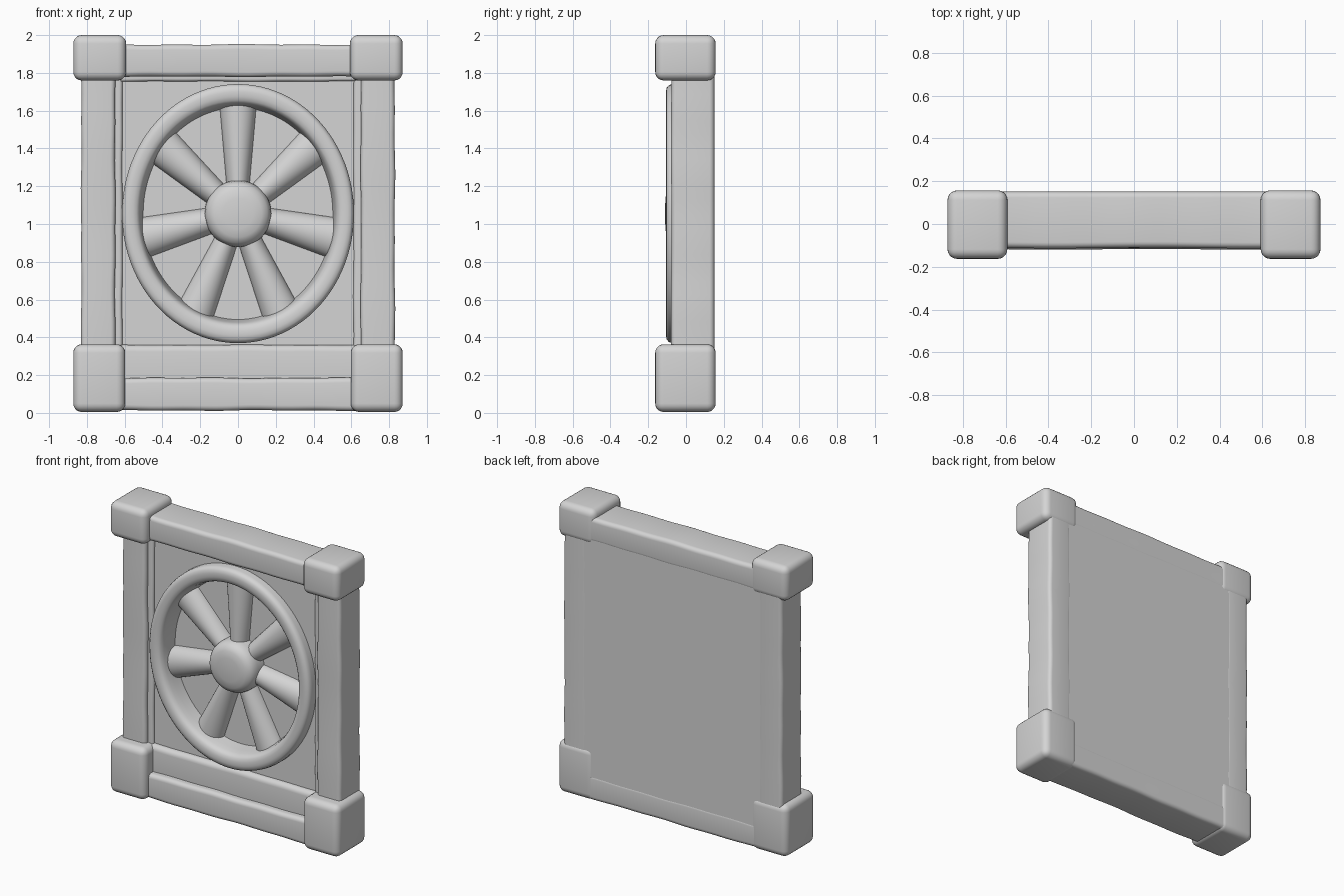
import bpy, bmesh
from math import sin, cos, pi, radians
from mathutils import Vector, Matrix

if "Cube" in bpy.data.objects:
    bpy.data.objects.remove(bpy.data.objects["Cube"], do_unlink=True)

GREY = (0.66, 0.66, 0.66, 1)
stone = bpy.data.materials.new("grey_stone")
stone.use_nodes = True
stone.diffuse_color = GREY
stone.node_tree.nodes["Principled BSDF"].inputs["Base Color"].default_value = GREY

CENTRE = Vector((0, 0, 1.055))   # wheel centre
OVAL_X, OVAL_Z = 0.945, 1.055    # the wheel is slightly taller than wide


def select_only(ob):
    bpy.ops.object.select_all(action='DESELECT')
    bpy.context.view_layer.objects.active = ob
    ob.select_set(True)


def finish(name, bm, bevel=0.0, angle=35):
    """Turn a bmesh into a smooth shaded stone object with rounded edges."""
    bmesh.ops.recalc_face_normals(bm, faces=bm.faces)
    mesh = bpy.data.meshes.new(name)
    bm.to_mesh(mesh)
    bm.free()
    mesh.materials.append(stone)
    ob = bpy.data.objects.new(name, mesh)
    bpy.context.collection.objects.link(ob)
    select_only(ob)
    if bevel:
        mod = ob.modifiers.new("rounded_edges", 'BEVEL')
        mod.width, mod.segments, mod.limit_method = bevel, 5, 'ANGLE'
        bpy.ops.object.modifier_apply(modifier=mod.name)
    bpy.ops.object.shade_smooth_by_angle(angle=radians(angle))
    return ob


def block(name, x, y, z, bevel=0.0, axis=None, wave=0.003):
    """Box between x, y and z ranges; along axis it gets a hand-carved wave."""
    bm = bmesh.new()
    bmesh.ops.create_cube(bm, size=1)
    for v in bm.verts:
        v.co = [r[0] + (c + 0.5) * (r[1] - r[0]) for r, c in zip((x, y, z), v.co)]
    if axis is not None:
        along = [e for e in bm.edges
                 if abs(e.verts[0].co[axis] - e.verts[1].co[axis]) > 0.5]
        bmesh.ops.subdivide_edges(bm, edges=along, cuts=23, use_grid_fill=True)
        for v in bm.verts:
            t = v.co[axis]
            side = 2 - axis
            v.co[side] += wave * sin(13 * t + 20 * v.co[side]) * cos(5 * t)
            if v.co.y < 0:
                v.co.y += wave * 0.6 * sin(7 * t + 1)
    return finish(name, bm, bevel, 50)


def lathe(name, profile, sx=1, sz=1, steps=96):
    """Spin a (radius, y) profile about the wheel axis."""
    bm = bmesh.new()
    verts = [bm.verts.new((r, y, 0)) for r, y in profile]
    edges = [bm.edges.new(pair) for pair in zip(verts, verts[1:])]
    bmesh.ops.spin(bm, geom=verts + edges, cent=(0, 0, 0), axis=(0, 1, 0),
                   angle=2 * pi, steps=steps)
    bmesh.ops.remove_doubles(bm, verts=bm.verts, dist=0.0001)
    for v in bm.verts:
        v.co = Vector((v.co.x * sx, v.co.y, v.co.z * sz)) + CENTRE
    return finish(name, bm, angle=60)


# Back panel with an oval recess for the wheel
panel = block("back_panel", (-0.72, 0.72), (-0.03, 0.149), (0.1, 1.86))
bm = bmesh.new()
bmesh.ops.create_cone(bm, cap_ends=True, segments=96, radius1=0.6, radius2=0.6, depth=0.2,
                      matrix=Matrix.Rotation(pi / 2, 4, 'X'))
for v in bm.verts:
    v.co = Vector((v.co.x * OVAL_X, v.co.y - 0.065, v.co.z * OVAL_Z)) + CENTRE
cutter = finish("recess_cutter", bm)
cutter.hide_render = True
select_only(panel)
cut = panel.modifiers.new("recess", 'BOOLEAN')
cut.object, cut.operation, cut.solver = cutter, 'DIFFERENCE', 'EXACT'
bpy.ops.object.modifier_apply(modifier=cut.name)
bpy.ops.object.shade_flat()
bpy.data.objects.remove(cutter, do_unlink=True)

# Corner blocks, columns and inner lips on both sides
for s, side in ((1, "left"), (-1, "right")):
    def span(a, b):
        return tuple(sorted((s * a, s * b)))
    block(f"{side}_foot_block", span(0.597, 0.872), (-0.163, 0.157), (0.005, 0.363), 0.045)
    block(f"{side}_top_block", span(0.592, 0.872), (-0.163, 0.157), (1.76, 2.0), 0.045)
    block(f"{side}_column", span(0.65, 0.83), (-0.078, 0.15), (0.2, 1.9), 0.025, 2)
    block(f"{side}_inner_lip", span(0.612, 0.7), (-0.048, 0.1), (0.2, 1.85), 0.018, 2, 0.002)

# Beams and stepped sill
block("top_beam", (-0.7, 0.7), (-0.112, 0.151), (1.78, 1.95), 0.028, 0)
block("top_inner_lip", (-0.66, 0.66), (-0.05, 0.1), (1.755, 1.85), 0.015, 0, 0.002)
block("bottom_beam", (-0.7, 0.7), (-0.118, 0.151), (0.013, 0.185), 0.028, 0)
block("sill_step", (-0.66, 0.66), (-0.068, 0.1), (0.1, 0.36), 0.035, 0, 0.002)

# Wheel rim and hub
lathe("wheel_rim", [(0.65, 0.01), (0.65, -0.07), (0.645, -0.09), (0.632, -0.102),
                    (0.612, -0.106), (0.588, -0.105), (0.568, -0.099), (0.555, -0.087),
                    (0.547, -0.065), (0.54, -0.03), (0.53, 0.045)], OVAL_X, OVAL_Z)
lathe("wheel_hub", [(0, -0.112), (0.08, -0.109), (0.125, -0.102), (0.155, -0.086),
                    (0.17, -0.06), (0.176, -0.03), (0.178, 0.045)], steps=64)

# Seven rounded spokes that widen towards the rim
SPOKES, ARC, STATIONS = 7, 16, 6
for i in range(SPOKES):
    turn = pi / 2 + i * 2 * pi / SPOKES
    out, across = Vector((cos(turn), 0, sin(turn))), Vector((-sin(turn), 0, cos(turn)))
    bm = bmesh.new()
    rows = []
    for k in range(STATIONS + 1):
        t = k / STATIONS
        width = 0.062 + 0.044 * t
        row = []
        for j in range(ARC + 1):
            a = pi * j / ARC
            p = out * (0.12 + 0.45 * t) + across * width * cos(a)
            p.y = 0.04 - 0.085 * sin(a)
            row.append(bm.verts.new(Vector((p.x * OVAL_X, p.y, p.z * OVAL_Z)) + CENTRE))
        rows.append(row)
    for a, b in zip(rows, rows[1:]):
        for j in range(ARC):
            bm.faces.new((a[j], a[j + 1], b[j + 1], b[j]))
        bm.faces.new((a[ARC], a[0], b[0], b[ARC]))
    for end in (rows[0], rows[-1]):
        bm.faces.new(end)
    finish(f"spoke_{i + 1}", bm, angle=60)
